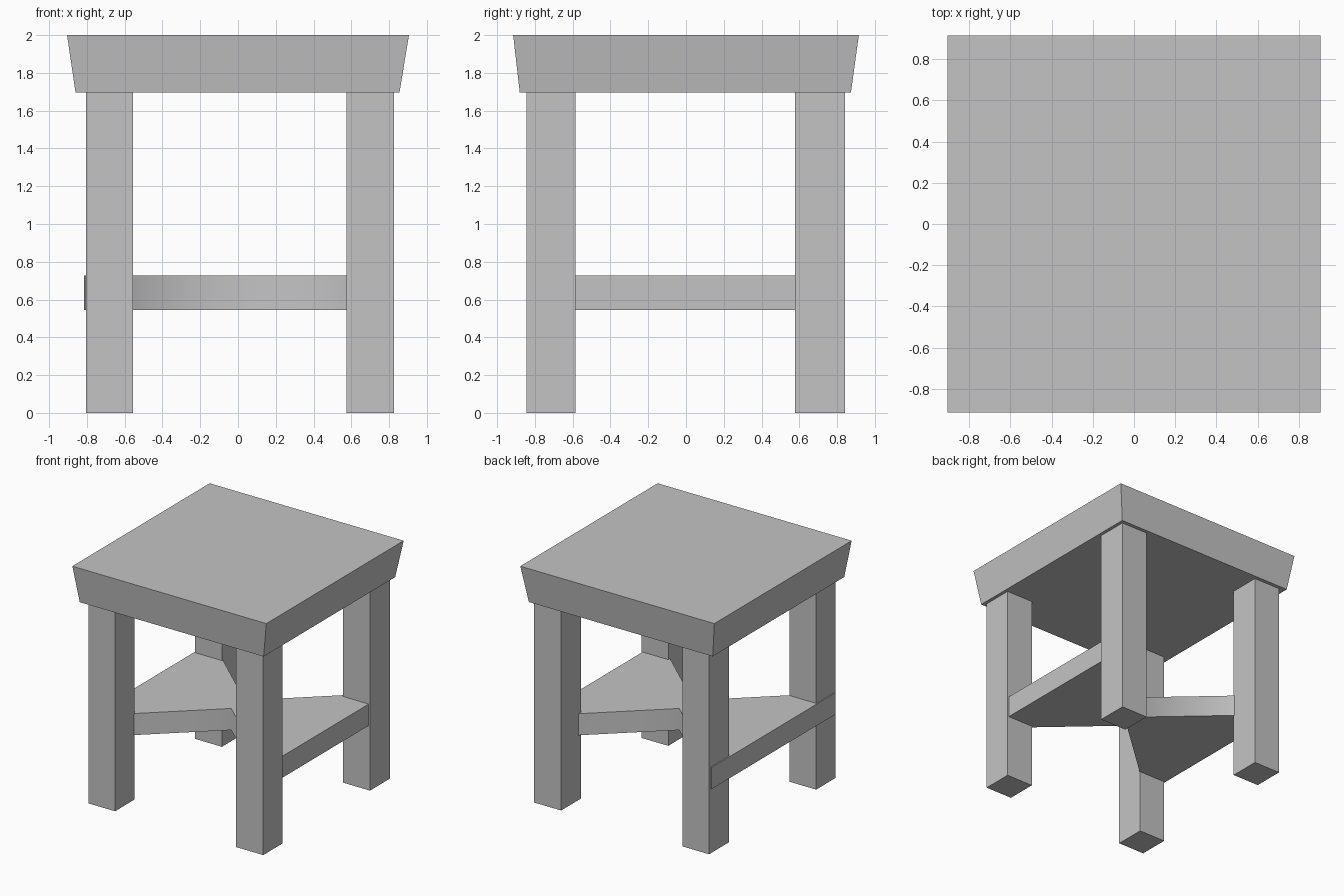
import bpy
import bmesh
import math

default_cube = bpy.data.objects.get("Cube")
if default_cube:
    bpy.data.objects.remove(default_cube, do_unlink=True)

# One plain grey for the whole piece
GREY = (0.55, 0.55, 0.55, 1.0)
grey = bpy.data.materials.new("plain_grey")
grey.use_nodes = True
grey.diffuse_color = GREY
grey.node_tree.nodes["Principled BSDF"].inputs["Base Color"].default_value = GREY


def rect(x0, x1, y0, y1):
    return [(x0, y0), (x1, y0), (x1, y1), (x0, y1)]


def prism(name, bottom, top, z0, z1):
    """Solid joining two outlines with the same number of corners."""
    bm = bmesh.new()
    low = [bm.verts.new((x, y, z0)) for x, y in bottom]
    high = [bm.verts.new((x, y, z1)) for x, y in top]
    bm.faces.new(low[::-1])
    bm.faces.new(high)
    n = len(low)
    for i in range(n):
        j = (i + 1) % n
        bm.faces.new((low[i], low[j], high[j], high[i]))
    bmesh.ops.recalc_face_normals(bm, faces=bm.faces)
    mesh = bpy.data.meshes.new(name)
    bm.to_mesh(mesh)
    bm.free()
    mesh.materials.append(grey)
    obj = bpy.data.objects.new(name, mesh)
    bpy.context.collection.objects.link(obj)
    return obj


# Thick seat, tapering towards its underside
prism("seat", rect(-0.86, 0.855, -0.88, 0.873),
      rect(-0.905, 0.905, -0.915, 0.915), 1.695, 2.0)

# Four square legs
for side, xs in (("right", (-0.805, -0.555)), ("left", (0.575, 0.827))):
    for end, ys in (("front", (-0.845, -0.585)), ("back", (0.578, 0.842))):
        outline = rect(*xs, *ys)
        prism(f"{end}_{side}_leg", outline, outline, 0.0, 1.7)

# Low shelf, cut in deeply at the front and back
W, D, WAIST = 0.815, 0.825, 0.09
bow = [(-W, -D), (0, -WAIST), (W, -D), (W, D), (0, WAIST), (-W, D)]
shelf = prism("shelf", bow, bow, 0.545, 0.727)

# Soften only the inner bend of the shelf edges
bpy.ops.object.select_all(action="DESELECT")
shelf.select_set(True)
bpy.context.view_layer.objects.active = shelf
bpy.ops.object.shade_smooth_by_angle(angle=math.radians(87))
